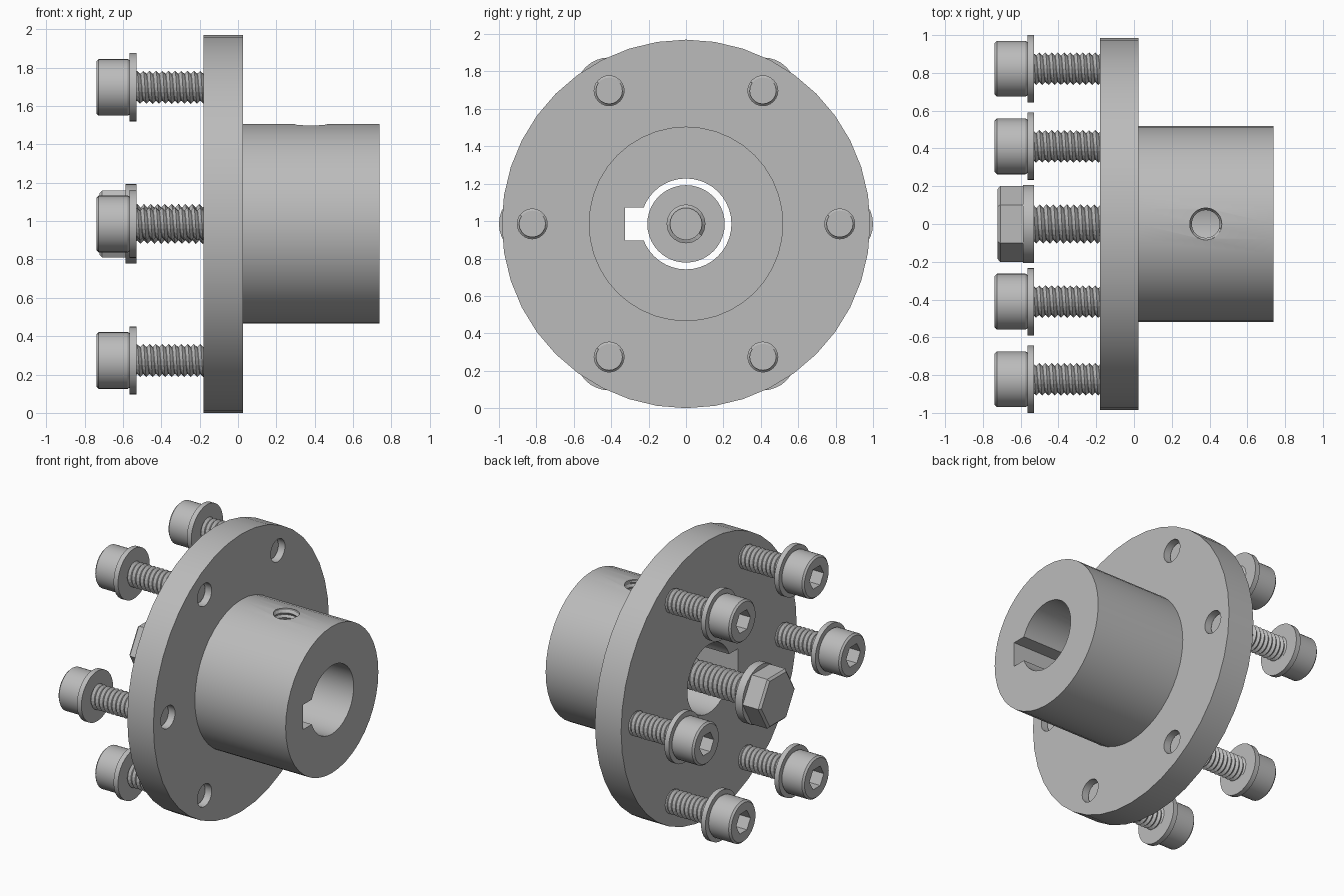
import bpy, bmesh, math
from mathutils import Matrix

cube = bpy.data.objects.get("Cube")
if cube:
    bpy.data.objects.remove(cube, do_unlink=True)

AXIS_Z = 0.985      # height of the coupling's axis
BOLT_CIRCLE = 0.822
TAU = math.tau

steel = bpy.data.materials.new("grey_steel")
steel.use_nodes = True
steel.diffuse_color = (0.5, 0.5, 0.5, 1)
steel.node_tree.nodes["Principled BSDF"].inputs["Base Color"].default_value = (0.5, 0.5, 0.5, 1)


def finish(name, bm, y=0.0, z=AXIS_Z):
    """Turn a bmesh into an object placed on the given axis."""
    bmesh.ops.recalc_face_normals(bm, faces=bm.faces)
    mesh = bpy.data.meshes.new(name)
    bm.to_mesh(mesh)
    bm.free()
    mesh.materials.append(steel)
    obj = bpy.data.objects.new(name, mesh)
    obj.location = (0, y, z)
    bpy.context.collection.objects.link(obj)
    return obj


def activate(obj):
    bpy.ops.object.select_all(action='DESELECT')
    obj.select_set(True)
    bpy.context.view_layer.objects.active = obj


def smooth(obj):
    activate(obj)
    bpy.ops.object.shade_smooth_by_angle(angle=math.radians(30))


def lathe(name, profile, sides, y=0.0, z=AXIS_Z):
    """Revolve (x, radius) points around the x axis and cap both ends."""
    bm = bmesh.new()
    rings = [[bm.verts.new((x, r * math.cos(TAU * i / sides), r * math.sin(TAU * i / sides)))
              for i in range(sides)] for x, r in profile]
    for a, b in zip(rings, rings[1:]):
        for i in range(sides):
            j = (i + 1) % sides
            bm.faces.new((a[i], a[j], b[j], b[i]))
    bm.faces.new(rings[0])
    bm.faces.new(rings[-1])
    return finish(name, bm, y, z)


def thread(name, start, end, root, crest, pitch, y=0.0, z=AXIS_Z, sides=20):
    """Helical thread skin: a crest spiral and a root spiral joined by flanks."""
    bm = bmesh.new()
    count = int(((end - start) / pitch + 1) * sides)

    def spiral(radius, shift):
        points = []
        for k in range(count):
            x = start + pitch * (k / sides + shift - 1)
            a = TAU * k / sides
            points.append(bm.verts.new((min(max(x, start), end),
                                        radius * math.cos(a), radius * math.sin(a))))
        return points

    top, low = spiral(crest, 0), spiral(root, 0.5)
    for k in range(count - 1):
        bm.faces.new((top[k], top[k + 1], low[k + 1], low[k]))
        n = k + sides
        if n + 1 < count:
            bm.faces.new((low[k], low[k + 1], top[n + 1], top[n]))
    return finish(name, bm, y, z)


def cut(obj, cutter):
    """Subtract the cutter and remove it."""
    mod = obj.modifiers.new("cut", 'BOOLEAN')
    mod.operation = 'DIFFERENCE'
    mod.solver = 'EXACT'
    mod.object = cutter
    activate(obj)
    bpy.ops.object.modifier_apply(modifier=mod.name)
    bpy.data.objects.remove(cutter, do_unlink=True)


# Bolt positions around the flange
spots = [(BOLT_CIRCLE * math.cos(TAU * k / 6), AXIS_Z + BOLT_CIRCLE * math.sin(TAU * k / 6))
         for k in range(6)]

# Flanged hub with bore, keyway, bolt holes and set screw hole
hub = lathe("flanged_hub", [(-0.18, 0.985), (0.025, 0.985), (0.025, 0.52), (0.738, 0.52)], 40)
cut(hub, lathe("bore_cutter", [(-1, 0.243), (1, 0.243)], 40))

bm = bmesh.new()
bmesh.ops.create_cube(bm, size=1, matrix=Matrix.Translation((0, -0.2, 0))
                      @ Matrix.Diagonal((2, 0.25, 0.176, 1)))
cut(hub, finish("keyway_cutter", bm))

for y, z in spots:
    cut(hub, lathe("bolt_hole_cutter", [(-0.4, 0.08), (0.3, 0.08)], 24, y, z))

screw_cutter = lathe("set_screw_cutter", [(0.1, 0.085), (0.8, 0.085)], 24)
screw_cutter.rotation_euler.y = -math.pi / 2
screw_cutter.location.x = 0.38
cut(hub, screw_cutter)
smooth(hub)

# Threaded lining of the set screw hole
lining = thread("set_screw_thread", 0.245, 0.51, 0.085, 0.074, 0.034)
lining.rotation_euler.y = -math.pi / 2
lining.location.x = 0.38
lining.data.flip_normals()

# Six socket head bolts with washers
for n, (y, z) in enumerate(spots, 1):
    head = lathe(f"socket_head_{n}", [(-0.738, 0.136), (-0.726, 0.148), (-0.575, 0.148),
                                      (-0.562, 0.14)], 32, y, z)
    cut(head, lathe("socket_cutter", [(-0.8, 0.08), (-0.64, 0.08)], 6, y, z))
    smooth(head)
    smooth(lathe(f"bolt_washer_{n}", [(-0.565, 0.178), (-0.53, 0.178)], 32, y, z))
    smooth(lathe(f"bolt_core_{n}", [(-0.54, 0.071), (-0.02, 0.071)], 20, y, z))
    thread(f"bolt_thread_{n}", -0.535, -0.025, 0.07, 0.086, 0.033, y, z)

# Central hex bolt with washer
lathe("hex_head", [(-0.722, 0.185), (-0.708, 0.202), (-0.58, 0.202)], 6)
smooth(lathe("centre_washer", [(-0.587, 0.207), (-0.53, 0.207)], 40))
smooth(lathe("centre_bolt_core", [(-0.54, 0.086), (0.05, 0.086)], 24))
thread("centre_bolt_thread", -0.535, 0.04, 0.085, 0.104, 0.036)
